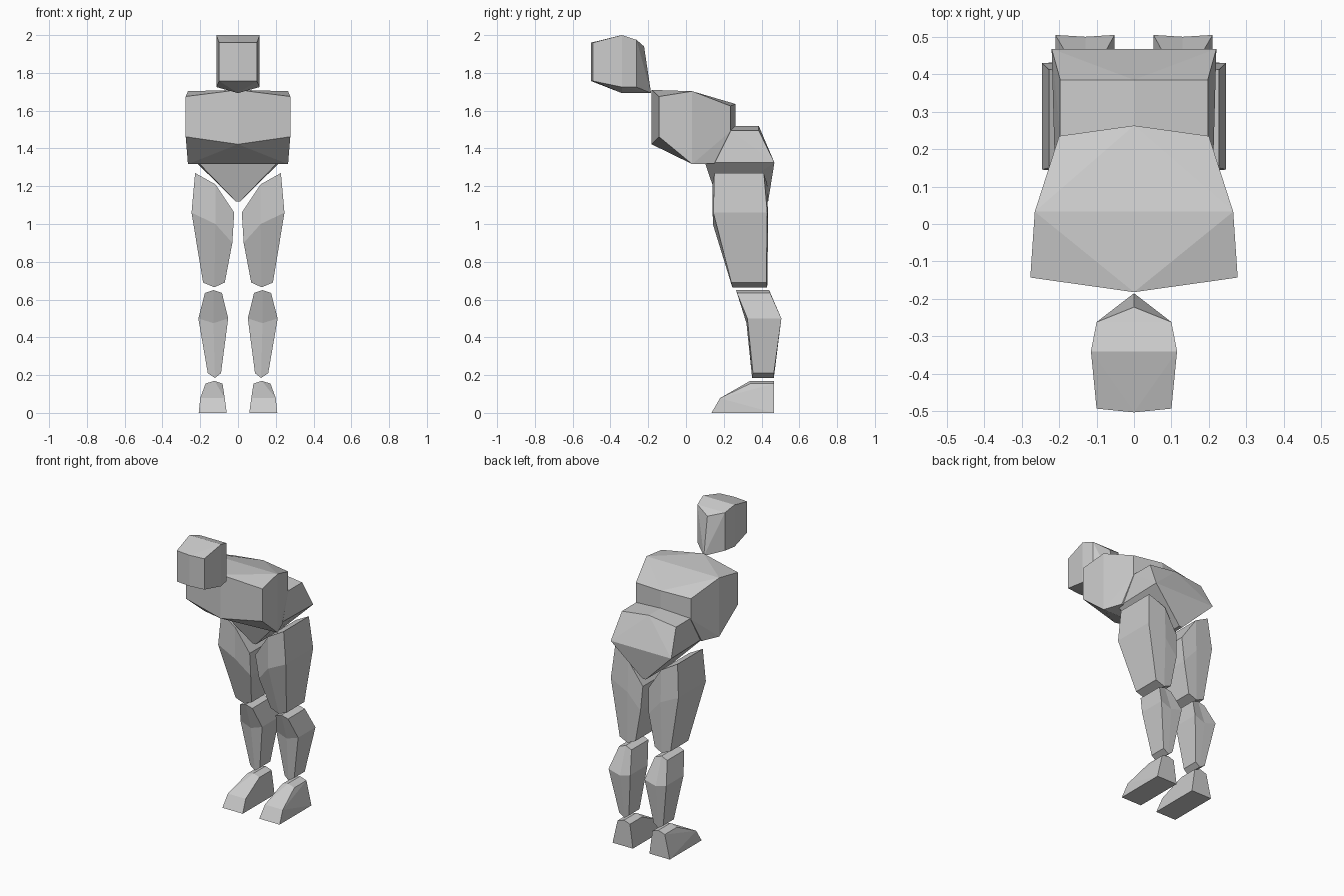
import bpy, bmesh, math

if "Cube" in bpy.data.objects:
    bpy.data.objects.remove(bpy.data.objects["Cube"])

grey = bpy.data.materials.new("light grey")
grey.diffuse_color = (0.6, 0.6, 0.6, 1)
grey.use_nodes = True
grey.node_tree.nodes["Principled BSDF"].inputs["Base Color"].default_value = grey.diffuse_color


def finish(name, bm):
    """Turn a bmesh into a flat shaded grey object."""
    bmesh.ops.recalc_face_normals(bm, faces=bm.faces)
    me = bpy.data.meshes.new(name)
    bm.to_mesh(me)
    bm.free()
    me.materials.append(grey)
    ob = bpy.data.objects.new(name, me)
    bpy.context.collection.objects.link(ob)


def hull(name, points):
    """Faceted convex block from its corner points."""
    bm = bmesh.new()
    for p in points:
        bm.verts.new(p)
    res = bmesh.ops.convex_hull(bm, input=bm.verts)
    loose = [v for v in bm.verts if not v.link_faces]
    bmesh.ops.delete(bm, geom=loose, context='VERTS')
    bmesh.ops.dissolve_limit(bm, angle_limit=math.radians(1.5),
                             verts=bm.verts, edges=bm.edges)
    finish(name, bm)


def both(points):
    """Add the mirrored half."""
    return points + [(-x, y, z) for x, y, z in points if x]


def limb(name, side, rows):
    """Loft rings of outer, middle and inner points (x, z, front y, back y)."""
    bm = bmesh.new()
    rings = []
    for row in rows:
        front = [bm.verts.new((side * x, f, z)) for x, z, f, b in row]
        back = [bm.verts.new((side * x, b, z)) for x, z, f, b in row]
        rings.append(front + back[::-1])
    for a, b in zip(rings, rings[1:]):
        for i in range(6):
            j = (i + 1) % 6
            bm.faces.new((a[i], a[j], b[j], b[i]))
    for r in (rings[0], rings[-1]):
        bm.faces.new((r[0], r[1], r[4], r[5]))
        bm.faces.new((r[1], r[2], r[3], r[4]))
    finish(name, bm)


# Head with a ridge down the back
hull("head", both([
    (.10, -.493, 1.96), (.10, -.493, 1.757), (0, -.503, 1.96), (0, -.503, 1.757),
    (.115, -.34, 2.0), (.115, -.34, 1.725), (0, -.34, 1.693),
    (.10, -.262, 1.975), (.10, -.262, 1.725),
    (0, -.222, 1.94), (0, -.185, 1.693)]))

# Chest leaning forward
hull("torso", both([
    (.277, -.143, 1.675), (.277, -.143, 1.462), (0, -.182, 1.71), (0, -.182, 1.422),
    (.265, .033, 1.703), (.265, .033, 1.317), (.22, .15, 1.32),
    (.20, .235, 1.625), (.20, .235, 1.49), (0, .263, 1.635), (0, .263, 1.5)]))

# Hips tapering to a keel between the legs
hull("pelvis", both([
    (.197, .235, 1.495), (0, .235, 1.52), (.197, .385, 1.495), (0, .385, 1.52),
    (.22, .468, 1.325), (.21, .10, 1.325), (.012, .17, 1.12), (.012, .435, 1.12)]))

for side, label in ((1, "left"), (-1, "right")):
    limb(label + "_thigh", side, [
        [(.227, 1.27, .15, .412), (.12, 1.21, .14, .43), (.02, 1.06, .15, .42)],
        [(.246, 1.06, .145, .43), (.12, 1.0, .142, .435), (.03, .90, .175, .43)],
        [(.185, .69, .24, .425), (.125, .665, .245, .43), (.07, .69, .24, .425)]])
    limb(label + "_shin", side, [
        [(.175, .635, .27, .445), (.13, .65, .265, .44), (.085, .635, .27, .445)],
        [(.21, .50, .325, .505), (.13, .475, .32, .50), (.052, .50, .325, .505)],
        [(.16, .21, .355, .465), (.122, .185, .35, .465), (.09, .21, .355, .465)]])
    # Wedge shaped foot
    hull(label + "_foot", [(side * x, y, z) for x, y, z in [
        (.06, .135, 0), (.208, .135, 0), (.06, .466, 0), (.208, .466, 0),
        (.07, .18, .078), (.20, .18, .078),
        (.082, .34, .155), (.172, .34, .155), (.082, .466, .155), (.172, .466, .155),
        (.125, .34, .17), (.125, .466, .17)]])
